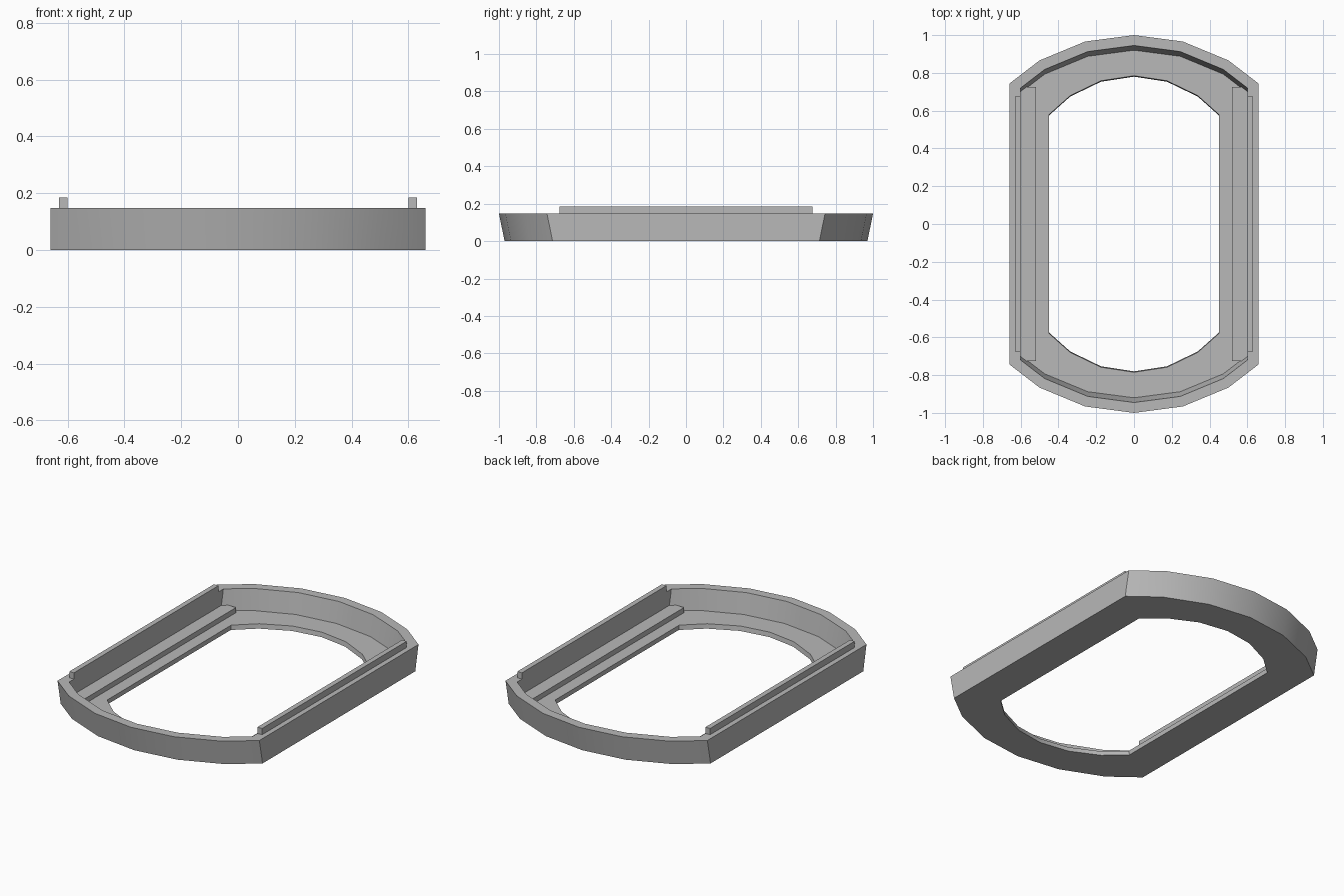
import bpy
import bmesh
from math import sin, cos, radians

if "Cube" in bpy.data.objects:
    bpy.data.objects.remove(bpy.data.objects["Cube"], do_unlink=True)

grey = bpy.data.materials.new("plain grey")
grey.use_nodes = True
colour = (0.48, 0.48, 0.48, 1)
grey.diffuse_color = colour
grey.node_tree.nodes["Principled BSDF"].inputs["Base Color"].default_value = colour


def finish(bm, name):
    bmesh.ops.recalc_face_normals(bm, faces=bm.faces)
    mesh = bpy.data.meshes.new(name)
    bm.to_mesh(mesh)
    bm.free()
    mesh.materials.append(grey)
    obj = bpy.data.objects.new(name, mesh)
    bpy.context.collection.objects.link(obj)
    return obj


def outline(rx, ry, half_width, shift=0.0):
    """Ellipse in 15 degree steps, cut off at the straight sides."""
    arc = [(rx * sin(radians(a)), ry * cos(radians(a))) for a in (0, 15, 30, 45)]
    (x0, y0), (x1, y1) = arc[2:]
    t = (half_width - x0) / (x1 - x0)
    arc[3] = (half_width, y0 + t * (y1 - y0))
    arc = [(x, y - shift) for x, y in arc]
    back = [(-x, y) for x, y in reversed(arc[1:])] + arc
    return back + [(-x, -y) for x, y in back]


def box(name, x0, x1, y0, y1, z0, z1):
    bm = bmesh.new()
    bmesh.ops.create_cube(bm, size=1)
    for v in bm.verts:
        v.co = (x1 if v.co.x > 0 else x0,
                y1 if v.co.y > 0 else y0,
                z1 if v.co.z > 0 else z0)
    return finish(bm, name)


# Tray: one closed section swept through rings, with leaning end walls
TOP, FLOOR = 0.147, 0.027
sections = [
    (outline(1, 1, 0.66, 0.03), 0),
    (outline(1, 1, 0.66), TOP),
    (outline(0.945, 0.945, 0.6), TOP),
    (outline(0.945, 0.945, 0.6, 0.025), FLOOR),
    (outline(0.675, 0.785, 0.45), FLOOR),
    (outline(0.675, 0.785, 0.45, 0.005), 0),
]
bm = bmesh.new()
rings = [[bm.verts.new((x, y, z)) for x, y in pts] for pts, z in sections]
for i, ring in enumerate(rings):
    other = rings[(i + 1) % len(rings)]
    for j in range(len(ring)):
        k = (j + 1) % len(ring)
        bm.faces.new((ring[j], ring[k], other[k], other[j]))
tray = finish(bm, "tray_frame")
bpy.ops.object.select_all(action="DESELECT")
tray.select_set(True)
bpy.context.view_layer.objects.active = tray
bpy.ops.object.shade_smooth_by_angle(angle=radians(30))

# Inner ledges and top rails along both straight sides
for side, s in (("left", 1), ("right", -1)):
    lo, hi = sorted((s * 0.52, s * 0.602))
    box(side + "_ledge", lo, hi, -0.725, 0.725, FLOOR - 0.005, 0.057)
    lo, hi = sorted((s * 0.6, s * 0.63))
    box(side + "_rail", lo, hi, -0.675, 0.675, TOP - 0.005, 0.184)
